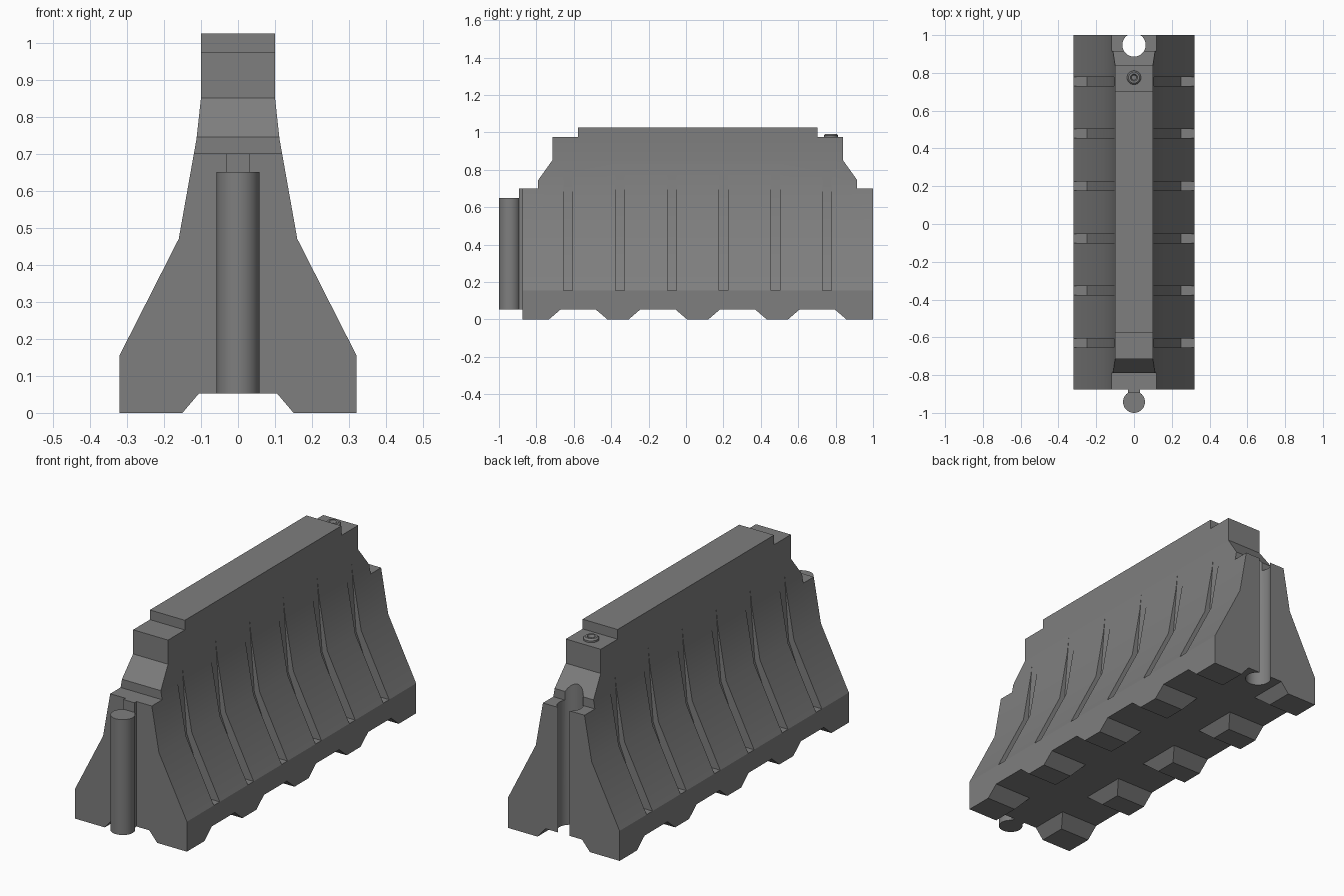
import bpy, bmesh, math
from mathutils import Matrix, Vector

cube = bpy.data.objects.get("Cube")
if cube:
    bpy.data.objects.remove(cube, do_unlink=True)

grey = bpy.data.materials.new("barrier_grey")
grey.use_nodes = True
colour = (0.21, 0.21, 0.21, 1)
grey.diffuse_color = colour
grey.node_tree.nodes["Principled BSDF"].inputs["Base Color"].default_value = colour


def add_object(name, bm):
    bmesh.ops.recalc_face_normals(bm, faces=bm.faces)
    mesh = bpy.data.meshes.new(name)
    bm.to_mesh(mesh)
    bm.free()
    mesh.materials.append(grey)
    obj = bpy.data.objects.new(name, mesh)
    bpy.context.collection.objects.link(obj)
    return obj


def prism(name, profile, axis, start, end):
    """Extrude a 2D profile along x (profile is y,z) or y (profile is x,z)."""
    bm = bmesh.new()
    if axis == 'x':
        verts = [bm.verts.new((start, a, b)) for a, b in profile]
        step = Vector((end - start, 0, 0))
    else:
        verts = [bm.verts.new((a, start, b)) for a, b in profile]
        step = Vector((0, end - start, 0))
    face = bm.faces.new(verts)
    moved = bmesh.ops.extrude_face_region(bm, geom=[face])["geom"]
    bmesh.ops.translate(bm, vec=step, verts=[v for v in moved if isinstance(v, bmesh.types.BMVert)])
    return add_object(name, bm)


def cylinder(name, y, radius, bottom, top):
    bm = bmesh.new()
    bmesh.ops.create_cone(bm, cap_ends=True, segments=32, radius1=radius, radius2=radius,
                          depth=top - bottom,
                          matrix=Matrix.Translation((0, y, (bottom + top) / 2)))
    return add_object(name, bm)


def boolean(target, tool, operation='DIFFERENCE'):
    mod = target.modifiers.new("cut", 'BOOLEAN')
    mod.operation = operation
    mod.solver = 'EXACT'
    mod.object = tool
    bpy.context.view_layer.objects.active = target
    bpy.ops.object.modifier_apply(modifier=mod.name)
    bpy.data.objects.remove(tool, do_unlink=True)


def smooth(obj, degrees):
    bpy.ops.object.select_all(action='DESELECT')
    obj.select_set(True)
    bpy.context.view_layer.objects.active = obj
    bpy.ops.object.shade_smooth_by_angle(angle=math.radians(degrees))


# Body: flared cross-section intersected with the stepped side outline
MID = 0.0625
half = [(0.32, 0), (0.32, 0.155), (0.16, 0.47), (0.112, 0.74), (0.1, 0.85), (0.1, 1.1)]
body = prism("barrier_body", half + [(-x, z) for x, z in reversed(half)], 'y', -1.2, 1.2)
steps = [(0.9375, -0.1), (0.9375, 0.7), (0.8525, 0.7), (0.8525, 0.745),
         (0.7775, 0.85), (0.7775, 0.975), (0.64, 0.975), (0.64, 1.025)]
outline = [(MID + d, z) for d, z in steps] + [(MID - d, z) for d, z in reversed(steps)]
boolean(body, prism("outline_tool", outline, 'x', -0.5, 0.5), 'INTERSECT')

# Underside: lengthwise channel and four cross notches
def notch(centre, bottom, top):
    slope = (bottom - top) / 0.053
    low = bottom + slope * 0.05
    return [(centre - low, -0.05), (centre + low, -0.05), (centre + top, 0.053), (centre - top, 0.053)]

boolean(body, prism("channel_tool", notch(0, 0.15, 0.105), 'y', -1.2, 1.2))
for i in range(4):
    centre = MID + (i - 1.5) * 0.426
    boolean(body, prism("notch_tool", notch(centre, 0.156, 0.094), 'x', -0.5, 0.5))

# Side grooves that fade out towards the top
for i in range(6):
    y = MID + (i - 2.5) * 0.277
    top = 0.8 if i in (0, 5) else 0.84
    edge = 0.112 - (top - 0.74) * 0.109
    for side in (1, -1):
        floor = [(0.25, 0.155), (0.13, 0.46), (edge, top), (0.4, top), (0.4, 0.155)]
        boolean(body, prism("groove_tool", [(side * x, z) for x, z in floor],
                            'y', y - 0.024, y + 0.024))

# Vertical socket in the back end
boolean(body, cylinder("socket_tool", 0.948, 0.062, -0.2, 1.2))

bm = bmesh.new()
bm.from_mesh(body.data)
bmesh.ops.dissolve_limit(bm, angle_limit=0.01, verts=bm.verts, edges=bm.edges)
bm.to_mesh(body.data)
bm.free()
smooth(body, 20)

# Connecting pin and its web on the front end
pin = cylinder("connecting_pin", -0.942, 0.058, 0.053, 0.65)
smooth(pin, 30)
prism("pin_web", [(-0.032, 0.053), (0.032, 0.053), (0.032, 0.7), (-0.032, 0.7)], 'y', -0.892, -0.87)

# Filler cap on the back step
bm = bmesh.new()
ring = [(0.037, 0.97), (0.037, 0.984), (0.029, 0.992), (0.019, 0.992), (0.013, 0.979), (0, 0.979)]
verts = [bm.verts.new((r, 0, z)) for r, z in ring]
edges = [bm.edges.new(pair) for pair in zip(verts, verts[1:])]
bmesh.ops.spin(bm, geom=verts + edges, axis=(0, 0, 1), cent=(0, 0, 0),
               angle=math.tau, steps=24, use_duplicate=False)
bmesh.ops.remove_doubles(bm, verts=bm.verts, dist=0.0005)
bmesh.ops.translate(bm, vec=(0, 0.775, 0), verts=bm.verts)
smooth(add_object("filler_cap", bm), 25)
